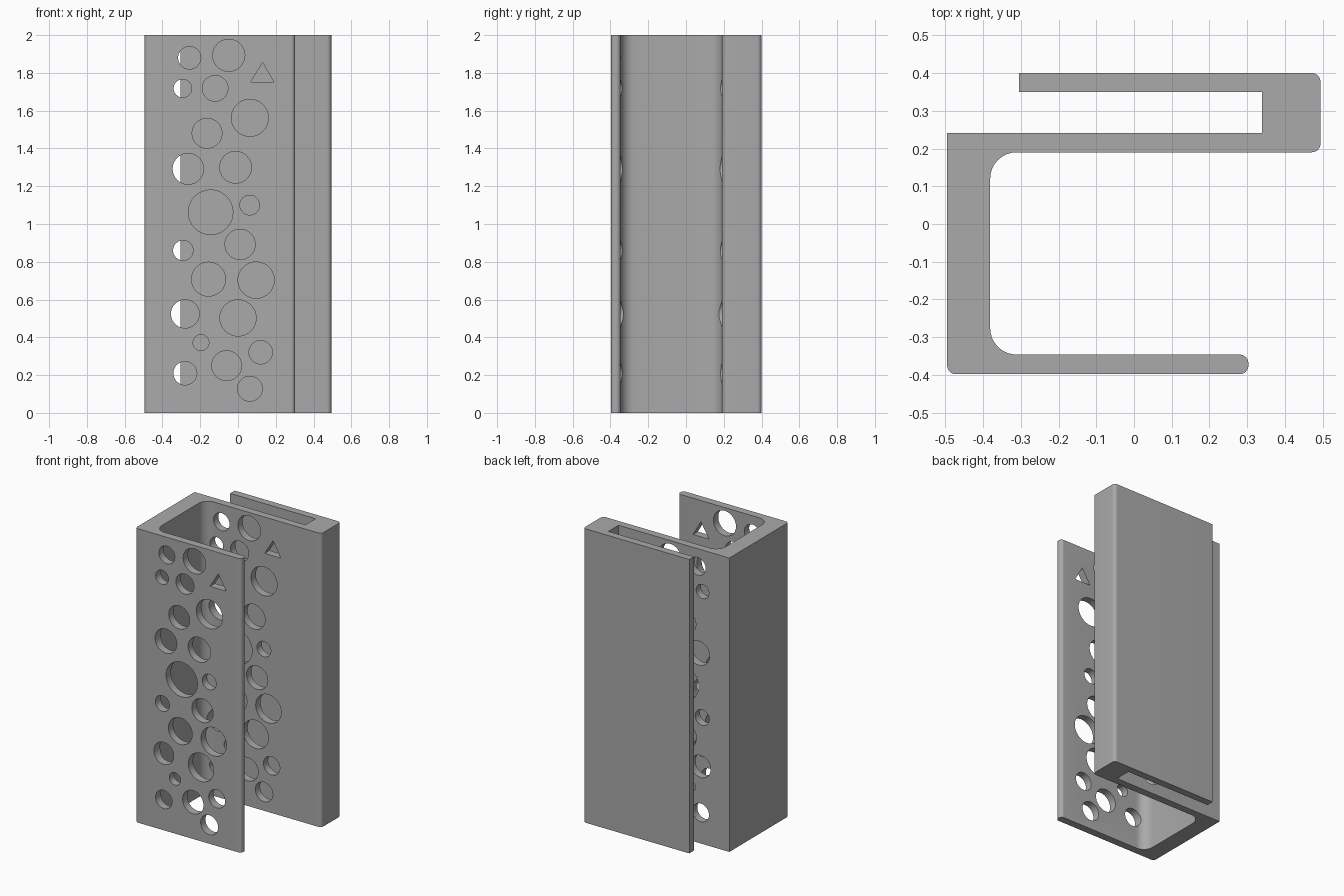
import bpy, bmesh, math
from mathutils import Vector

if "Cube" in bpy.data.objects:
    bpy.data.objects.remove(bpy.data.objects["Cube"])

grey = bpy.data.materials.new("plain grey")
grey.diffuse_color = (0.4, 0.4, 0.4, 1)
grey.use_nodes = True
grey.node_tree.nodes["Principled BSDF"].inputs["Base Color"].default_value = grey.diffuse_color


def prism(name, outline, place, offset):
    """Extrude a closed 2D outline along an offset."""
    bm = bmesh.new()
    face = bm.faces.new([bm.verts.new(place(a, b)) for a, b in outline])
    moved = bmesh.ops.extrude_face_region(bm, geom=[face])["geom"]
    bmesh.ops.translate(bm, vec=offset, verts=[v for v in moved if isinstance(v, bmesh.types.BMVert)])
    bmesh.ops.recalc_face_normals(bm, faces=bm.faces)
    mesh = bpy.data.meshes.new(name)
    bm.to_mesh(mesh)
    bm.free()
    obj = bpy.data.objects.new(name, mesh)
    bpy.context.collection.objects.link(obj)
    mesh.materials.append(grey)
    return obj


def rounded(corners, steps=8):
    """Replace each corner (x, y, radius) with an arc."""
    out = []
    for i, (x, y, r) in enumerate(corners):
        p = Vector((x, y))
        if r == 0:
            out.append((x, y))
            continue
        a = (Vector(corners[i - 1][:2]) - p).normalized()
        b = (Vector(corners[(i + 1) % len(corners)][:2]) - p).normalized()
        for k in range(steps + 1):
            t = k / steps * math.pi / 2
            q = p + a * r * (1 - math.sin(t)) + b * r * (1 - math.cos(t))
            out.append((q.x, q.y))
    return out


# Bracket body: a wide channel with a narrow slot behind it
profile = [
    (-0.495, 0.241, 0), (0.339, 0.241, 0), (0.339, 0.35, 0), (-0.305, 0.35, 0),
    (-0.305, 0.4, 0), (0.494, 0.4, 0.023), (0.494, 0.19, 0.023),
    (-0.381, 0.19, 0.07), (-0.381, -0.346, 0.07),
    (0.303, -0.346, 0.023), (0.303, -0.398, 0.023), (-0.495, -0.398, 0.023),
]
body = prism("bracket_body", rounded(profile), lambda a, b: (a, b, 0), (0, 0, 2))

# Round holes (x, z, radius) through the front and middle walls
holes = [
    (-0.257, 1.88, 0.06), (-0.049, 1.893, 0.085), (-0.293, 1.718, 0.048),
    (-0.121, 1.718, 0.068), (0.063, 1.562, 0.098), (-0.164, 1.48, 0.079),
    (-0.264, 1.292, 0.082), (-0.013, 1.3, 0.084), (-0.145, 1.062, 0.118),
    (0.062, 1.1, 0.052), (-0.291, 0.86, 0.053), (0.011, 0.892, 0.08),
    (-0.156, 0.708, 0.09), (0.096, 0.703, 0.096), (-0.28, 0.524, 0.075),
    (0.0, 0.503, 0.096), (-0.196, 0.372, 0.042), (-0.28, 0.21, 0.062),
    (-0.06, 0.25, 0.079), (0.12, 0.321, 0.062), (0.063, 0.128, 0.066),
]
outlines = [[(x + r * math.cos(k * math.tau / 40), z + r * math.sin(k * math.tau / 40))
             for k in range(40)] for x, z, r in holes]
# Triangular hole
outlines.append([(0.068, 1.753), (0.189, 1.753), (0.13, 1.855)])

cutters = bpy.data.collections.new("hole_cutters")
for outline in outlines:
    cutter = prism("hole_cutter", outline, lambda a, b: (a, -0.5, b), (0, 0.8, 0))
    cutter.hide_render = True
    cutters.objects.link(cutter)

cut = body.modifiers.new("holes", "BOOLEAN")
cut.operand_type = "COLLECTION"
cut.collection = cutters
cut.solver = "EXACT"

# Bake the holes, drop the cutters, smooth the rounded corners
baked = bpy.data.meshes.new_from_object(body.evaluated_get(bpy.context.evaluated_depsgraph_get()))
body.modifiers.clear()
body.data = baked
for cutter in list(cutters.objects):
    bpy.data.objects.remove(cutter)
bpy.data.collections.remove(cutters)
bpy.context.view_layer.objects.active = body
body.select_set(True)
bpy.ops.object.shade_smooth_by_angle(angle=math.radians(30))
